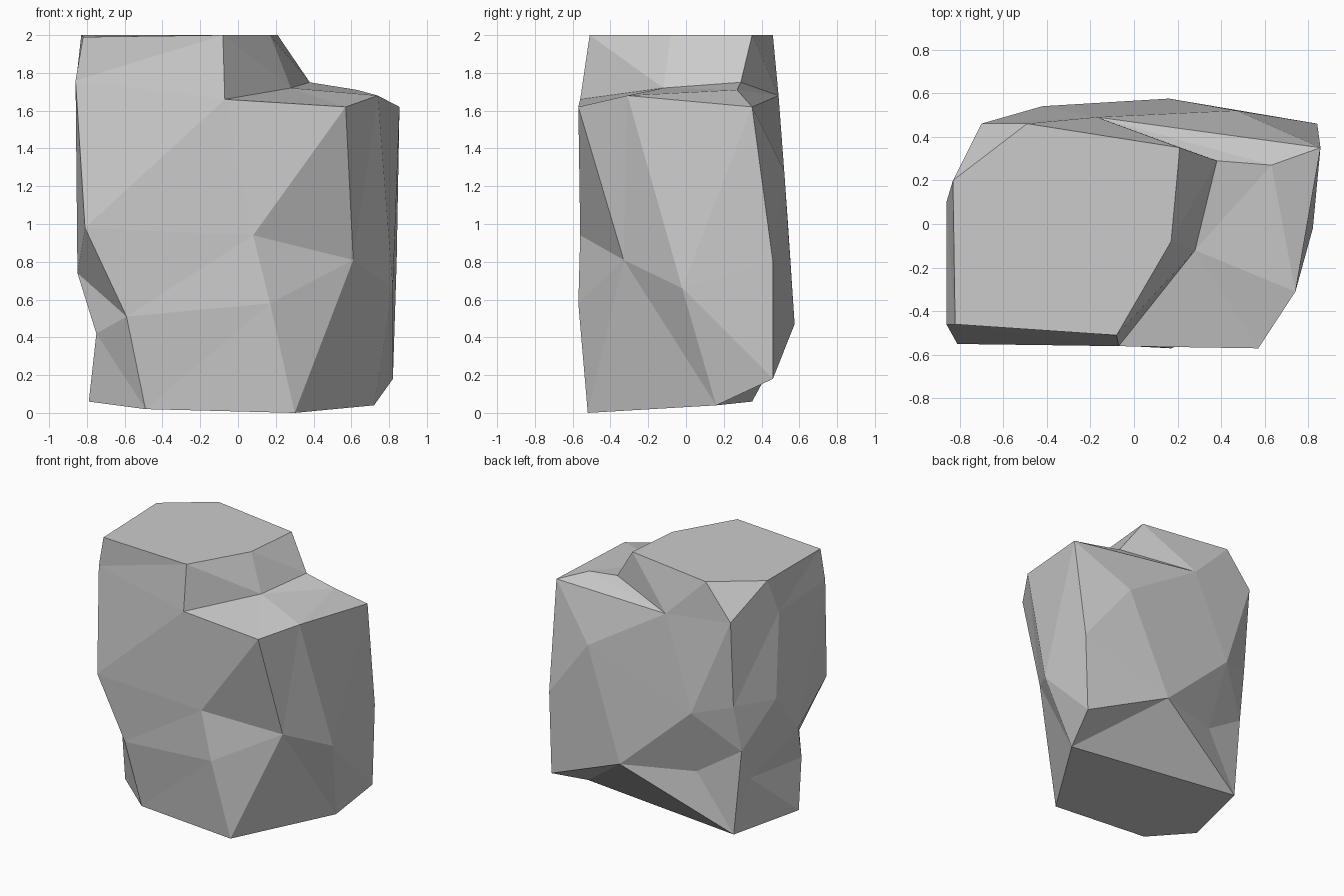
import bpy, bmesh
from mathutils import Vector

if "Cube" in bpy.data.objects:
    bpy.data.objects.remove(bpy.data.objects["Cube"])

# Corners shared by neighbouring bands of the boulder
notch, right_mid = (.61, -.33, .81), (.82, -.02, .66)
left_front, left_back, back_left = (-.86, -.46, 1.76), (-.86, .10, 1.73), (-.70, .46, 1.74)
step_front, step_back = (-.07, -.56, 1.66), (-.17, .49, 1.68)
ledge_front, ledge_right = (.57, -.57, 1.62), (.74, -.31, 1.68)
left_side = [back_left, left_back]

# Cross-sections from the foot to the top, each counter-clockwise from front left
foot = [(-.49, -.47, .02), (.30, -.52, 0), (.72, .16, .04), (-.65, .35, .06), (-.79, -.24, .06)]
lower = [(-.59, -.53, .51), (.17, -.57, .58), notch, right_mid, (.82, .46, .18),
         (.16, .575, .47), (-.37, .40, .49), (-.71, .34, .71), (-.69, .21, .45), (-.75, -.33, .42)]
middle = [(-.81, -.55, .98), (.08, -.56, .94), notch, right_mid, (.84, .46, .80),
          (.47, .52, 1.28), (-.42, .54, 1.0), (-.69, .41, 1.07), (-.85, .12, 1.07), (-.85, -.15, .74)]
shoulder = [left_front, step_front, ledge_front, ledge_right, (.855, .35, 1.62), step_back] + left_side
ledge = [left_front, step_front, ledge_front, ledge_right, (.63, .27, 1.71), step_back] + left_side
step = [left_front, step_front, (.28, -.12, 1.72), (.38, .29, 1.75), step_back] + left_side
top = [(-.82, -.46, 1.99), (-.08, -.51, 2), (.17, -.08, 2), (.21, .35, 2),
       (-.49, .46, 2), (-.83, .20, 2)]


def stitch(a, b):
    """Triangles between two closed rings, choosing the shortest cross edges."""
    n, m = len(a), len(b)
    best = {(0, 0): (0, None)}
    for i in range(n + 1):
        for j in range(m + 1):
            if i + j == 0:
                continue
            prev = [p for p in ((i - 1, j), (i, j - 1)) if p in best]
            p = min(prev, key=lambda q: best[q][0])
            d = (Vector(a[i % n]) - Vector(b[j % m])).length
            best[i, j] = (best[p][0] + d, p)
    cell = (n, m)
    while best[cell][1] is not None:
        prev = best[cell][1]
        i, j = prev
        third = a[cell[0] % n] if cell[0] != i else b[cell[1] % m]
        yield a[i % n], third, b[j % m]
        cell = prev


bm = bmesh.new()
verts = {}


def add_face(points):
    if len(set(points)) < len(points):
        return
    vs = [verts.setdefault(p, None) or bm.verts.new(p) for p in points]
    for p, v in zip(points, vs):
        verts[p] = v
    if bm.faces.get(vs) is None:
        bm.faces.new(vs)


# Faceted sides, then flat base and crown
rings = [foot, lower, middle, shoulder, ledge, step, top]
for a, b in zip(rings, rings[1:]):
    for tri in stitch(a, b):
        add_face(tri)
add_face(foot[::-1])
add_face(top)
bmesh.ops.recalc_face_normals(bm, faces=bm.faces[:])

mesh = bpy.data.meshes.new("boulder")
bm.to_mesh(mesh)
bm.free()
bpy.context.collection.objects.link(bpy.data.objects.new("boulder", mesh))
